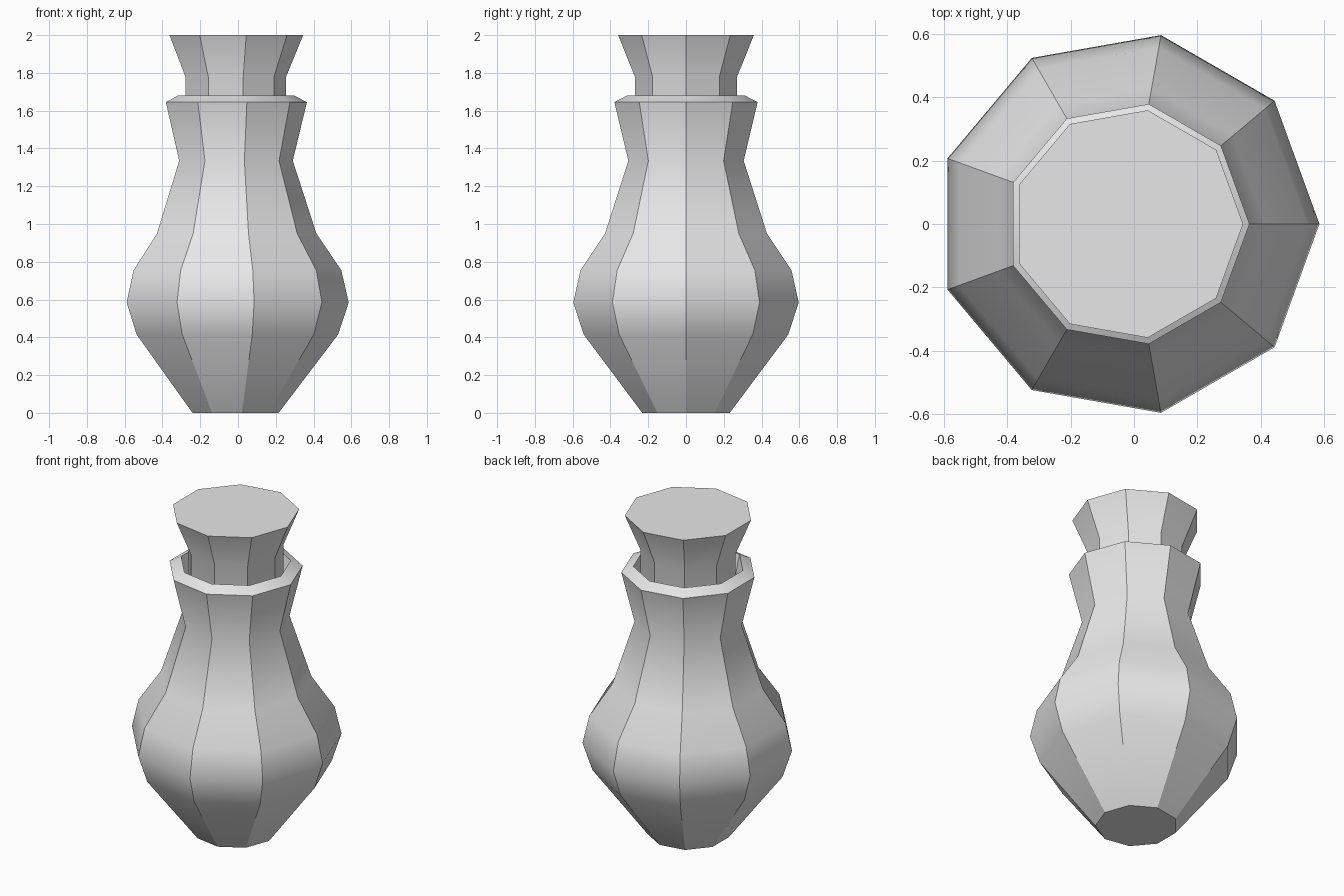
import bpy
import bmesh
from math import cos, sin, pi, radians

cube = bpy.data.objects.get("Cube")
if cube:
    bpy.data.objects.remove(cube, do_unlink=True)

SIDES = 9
CENTRE_X = -0.02

# One plain grey for the whole vessel
grey = bpy.data.materials.new("light grey")
grey.use_nodes = True
colour = (0.8, 0.8, 0.8, 1.0)
grey.diffuse_color = colour
grey.node_tree.nodes["Principled BSDF"].inputs["Base Color"].default_value = colour


def lathe(name, profile):
    """Nine-sided turned solid from (radius, height) points, capped at both ends."""
    bm = bmesh.new()
    rings = []
    for radius, z in profile:
        rings.append([bm.verts.new((CENTRE_X + radius * cos(2 * pi * i / SIDES),
                                    radius * sin(2 * pi * i / SIDES), z))
                      for i in range(SIDES)])
    for low, high in zip(rings, rings[1:]):
        for i in range(SIDES):
            j = (i + 1) % SIDES
            bm.faces.new((low[i], low[j], high[j], high[i]))
    bm.faces.new(rings[0][::-1])
    bm.faces.new(rings[-1])
    bmesh.ops.recalc_face_normals(bm, faces=bm.faces)
    mesh = bpy.data.meshes.new(name)
    bm.to_mesh(mesh)
    bm.free()
    mesh.materials.append(grey)
    obj = bpy.data.objects.new(name, mesh)
    bpy.context.collection.objects.link(obj)
    # Smooth along each panel, crisp between panels
    bpy.ops.object.select_all(action="DESELECT")
    obj.select_set(True)
    bpy.context.view_layer.objects.active = obj
    bpy.ops.object.shade_smooth_by_angle(angle=radians(30))
    return obj


# Bulbous body, bevelled lip, then the inner wall of the neck
lathe("bottle_body", [
    (0.235, 0.0), (0.55, 0.415), (0.606, 0.585), (0.567, 0.755),
    (0.435, 0.95), (0.31, 1.335), (0.385, 1.645), (0.317, 1.68),
    (0.25, 1.335),
])

# Flared stopper seated in the neck
lathe("stopper", [
    (0.24, 1.34), (0.275, 1.5), (0.275, 1.78), (0.365, 2.0),
])
